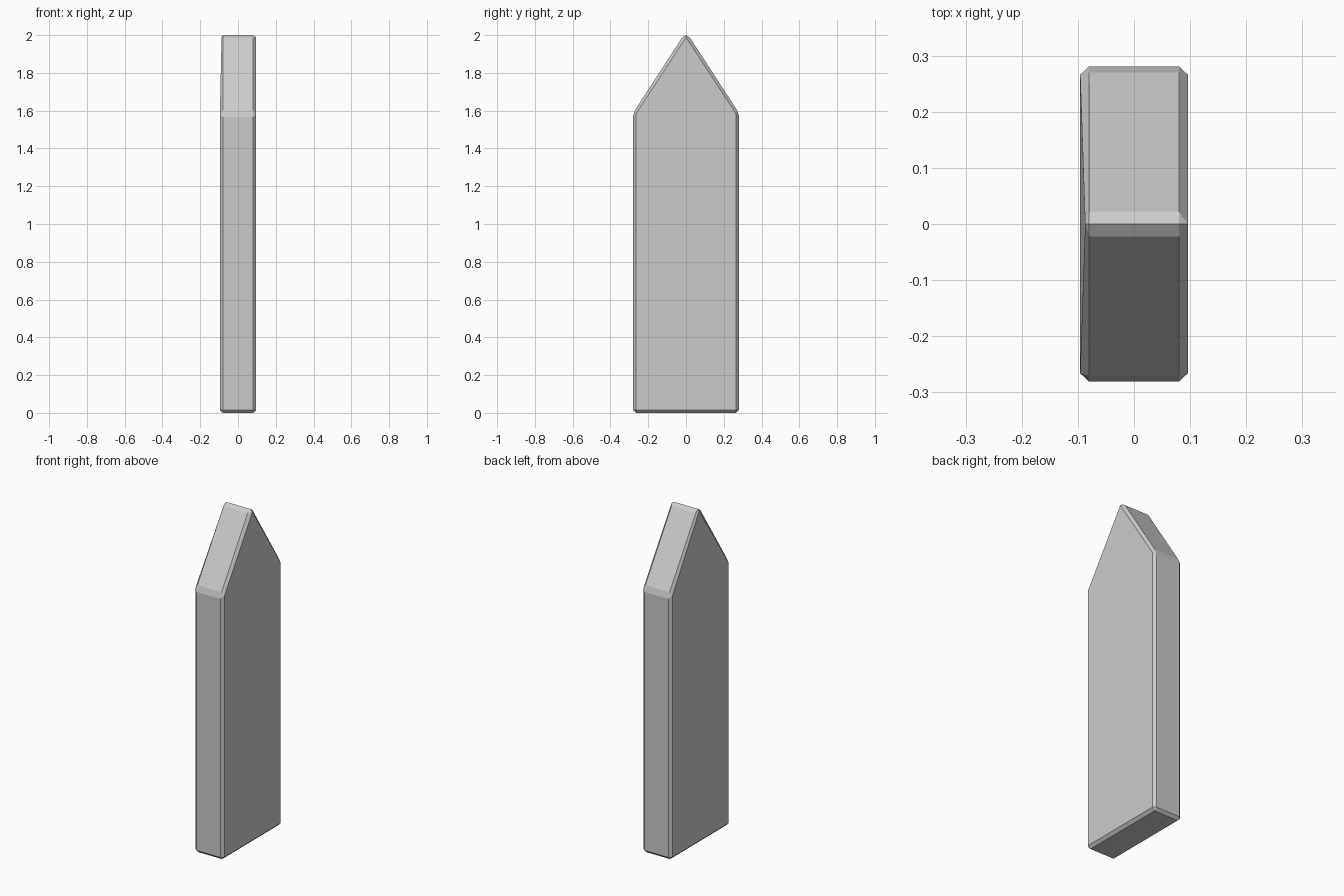
import bpy, bmesh

if "Cube" in bpy.data.objects:
    bpy.data.objects.remove(bpy.data.objects["Cube"])

# Half outlines (y, z) from the bottom corner up to the peak
rim_half = [(0.265, 0.0), (0.281, 0.016), (0.281, 1.567), (0.27, 1.603), (0.022, 1.985)]
rim_peak = (0.0, 2.0)
face_half = [(0.266, 0.016), (0.266, 1.582)]
face_peak = (0.0, 1.988)
# Which face corner each rim point is chamfered to
link = [0, 0, 1, 1, 2, 2, 2, 3, 3, 4, 4]


def mirrored(half, peak):
    return half + [peak] + [(-y, z) for y, z in reversed(half)]


bm = bmesh.new()


def ring(points, x):
    return [bm.verts.new((x, y, z)) for y, z in points]


rims = []
for side in (-1, 1):
    rim = ring(mirrored(rim_half, rim_peak), side * 0.08)
    face = ring(mirrored(face_half, face_peak), side * 0.096)
    if side < 0:
        face[2].co.x = -0.087  # slightly worn peak on the left
    # Broad face: rectangular board and pointed top
    bm.faces.new((face[0], face[1], face[3], face[4]))
    bm.faces.new((face[1], face[2], face[3]))
    # Chamfer between broad face and rim
    for i in range(len(rim)):
        j = (i + 1) % len(rim)
        a, b = face[link[i]], face[link[j]]
        bm.faces.new((rim[i], rim[j], a) if a is b else (rim[i], rim[j], b, a))
    rims.append(rim)

# Edge band joining the two rims
left, right = rims
for i in range(len(left)):
    j = (i + 1) % len(left)
    bm.faces.new((left[i], left[j], right[j], right[i]))

bmesh.ops.recalc_face_normals(bm, faces=bm.faces)
mesh = bpy.data.meshes.new("fence_picket")
bm.to_mesh(mesh)
bm.free()
picket = bpy.data.objects.new("fence_picket", mesh)
bpy.context.collection.objects.link(picket)
